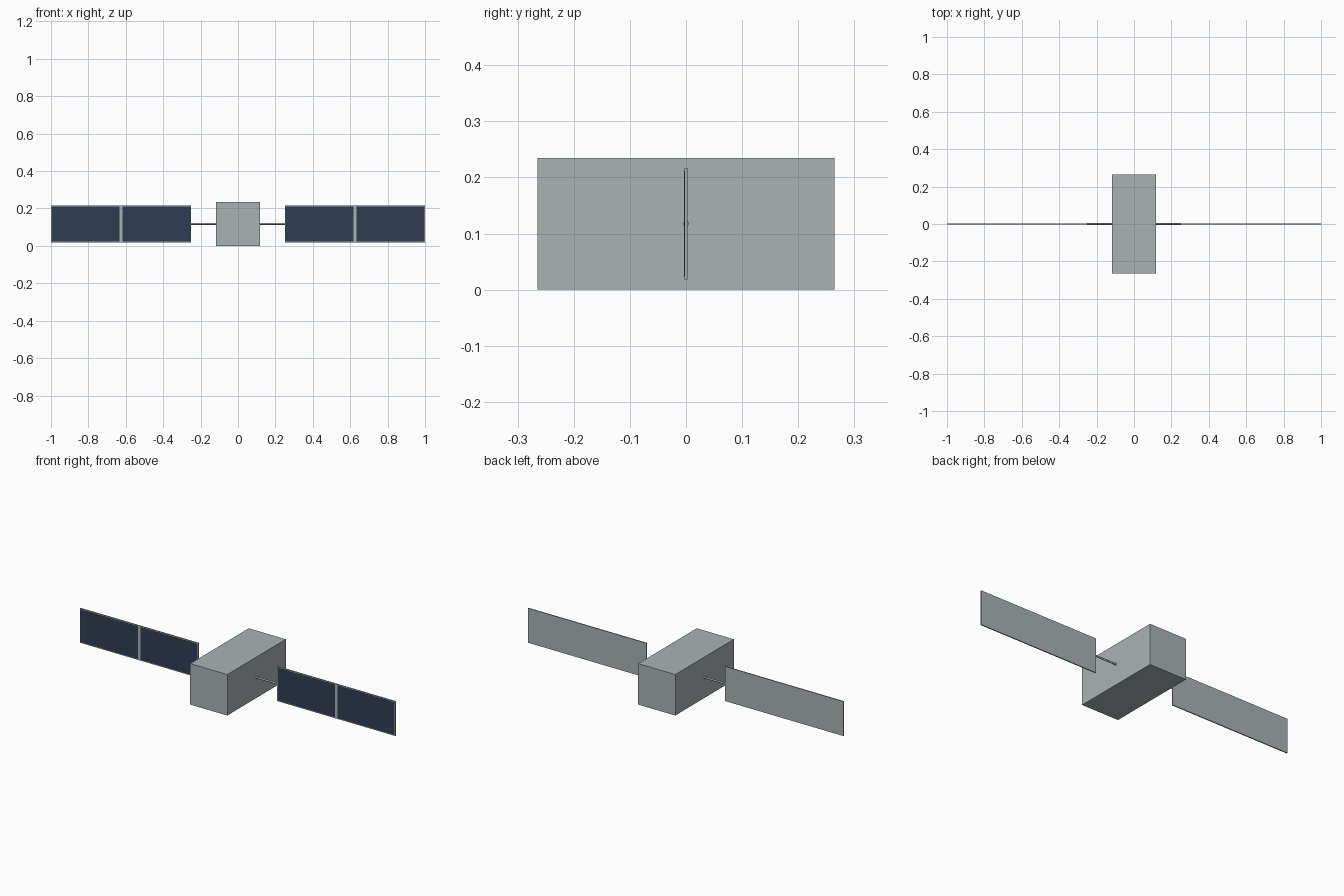
import bpy
import math

if "Cube" in bpy.data.objects:
    bpy.data.objects.remove(bpy.data.objects["Cube"])


def material(name, rgb):
    m = bpy.data.materials.new(name)
    m.use_nodes = True
    color = (*rgb, 1)
    m.diffuse_color = color
    m.node_tree.nodes["Principled BSDF"].inputs["Base Color"].default_value = color
    return m


grey = material("light grey metal", (0.40, 0.45, 0.46))
navy = material("navy solar cell", (0.028, 0.046, 0.085))


def box(name, center, size, mat):
    bpy.ops.mesh.primitive_cube_add(size=1, location=center)
    ob = bpy.context.object
    ob.name = name
    ob.scale = size
    bpy.ops.object.transform_apply(location=False, rotation=False, scale=True)
    ob.data.materials.append(mat)
    return ob


MID = 0.1175          # height of the wing axis
BODY_W = 0.235
WING_IN, WING_OUT = 0.25, 1.0
WING_H, WING_T = 0.198, 0.006
RIM, GAP = 0.005, 0.016

# Main body
box("body", (0, 0, MID), (BODY_W, 0.53, BODY_W), grey)

wing_mid = (WING_IN + WING_OUT) / 2
wing_len = WING_OUT - WING_IN
cell_len = (wing_len - 2 * RIM - GAP) / 2

for side, label in ((1, "left"), (-1, "right")):
    # Rod joining body and wing
    start = BODY_W / 2 - 0.01
    bpy.ops.mesh.primitive_cylinder_add(
        vertices=16, radius=0.005, depth=WING_IN - start,
        location=(side * (WING_IN + start) / 2, 0, MID),
        rotation=(0, math.pi / 2, 0))
    rod = bpy.context.object
    rod.name = label + "_rod"
    rod.data.materials.append(grey)
    bpy.ops.object.shade_smooth_by_angle()

    # Wing backing panel
    box(label + "_panel", (side * wing_mid, 0, MID), (wing_len, WING_T, WING_H), grey)

    # Two solar cells on the front of the wing
    for step, place in ((-1, "inner"), (1, "outer")):
        x = wing_mid + step * (cell_len + GAP) / 2
        box(f"{label}_{place}_cell", (side * x, -WING_T / 2, MID),
            (cell_len, 0.001, WING_H - 2 * RIM), navy)
